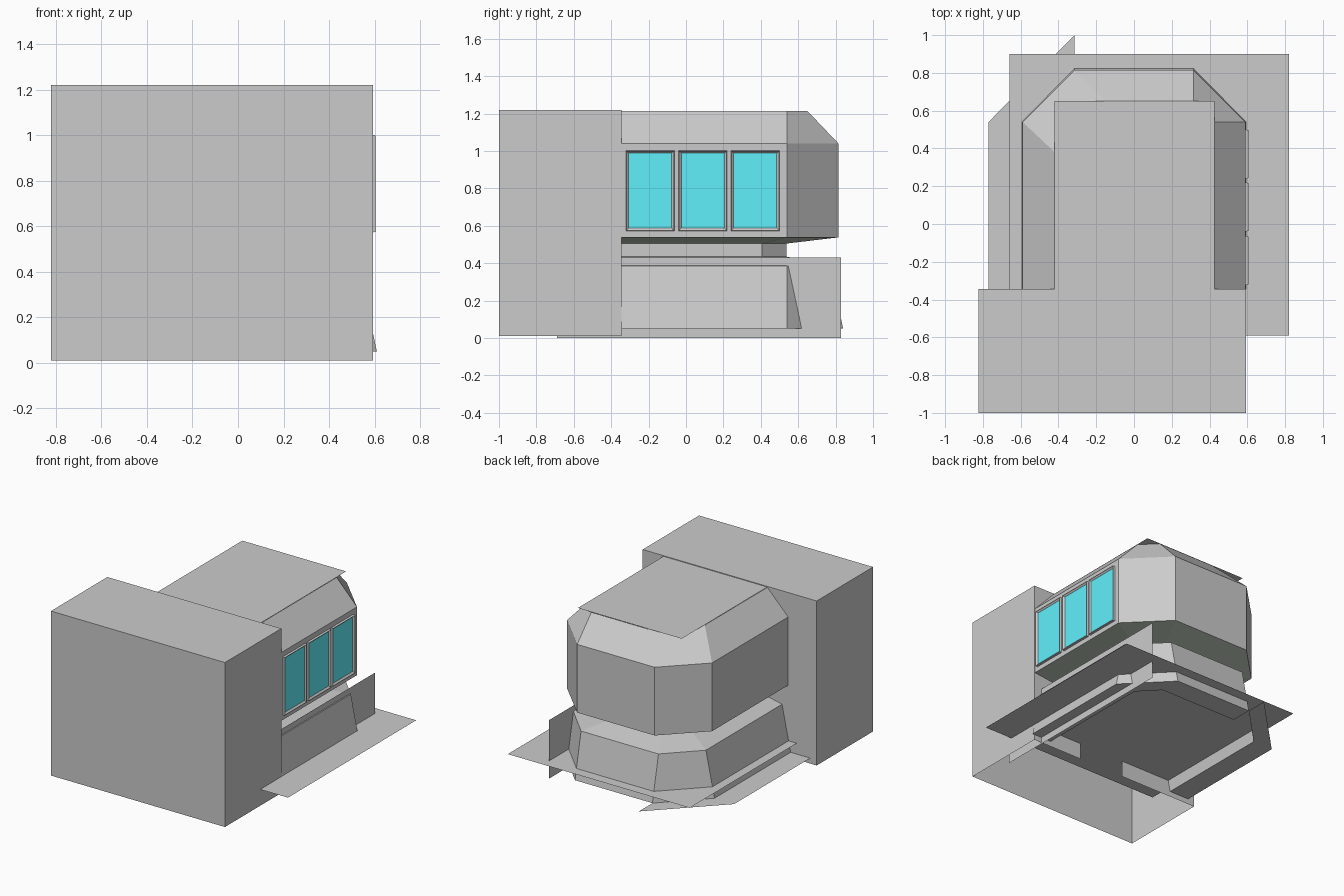
import bpy

if "Cube" in bpy.data.objects:
    bpy.data.objects.remove(bpy.data.objects["Cube"])


def material(name, rgb):
    m = bpy.data.materials.new(name)
    m.diffuse_color = (*rgb, 1)
    m.use_nodes = True
    m.node_tree.nodes["Principled BSDF"].inputs["Base Color"].default_value = m.diffuse_color
    return m


def add_mesh(name, verts, faces, mat=None):
    me = bpy.data.meshes.new(name)
    me.from_pydata(verts, [], faces)
    me.update()
    ob = bpy.data.objects.new(name, me)
    bpy.context.collection.objects.link(ob)
    if mat:
        me.materials.append(mat)
    return ob


def sheet(name, outline, z):
    return add_mesh(name, [(x, y, z) for x, y in outline], [range(len(outline))])


def bay(side, back, cx=0.315, cy=0.54):
    """Half-octagon outline, running from the right wall round to the left."""
    return [(side, Y0), (side, cy), (cx, back), (-cx, back), (-side, cy), (-side, Y0)]


def loft(name, lower, z0, upper, z1, mat=None):
    n = len(lower)
    verts = [(x, y, z0) for x, y in lower] + [(x, y, z1) for x, y in upper]
    return add_mesh(name, verts, [(i, i + 1, n + i + 1, n + i) for i in range(n - 1)], mat)


Y0 = -0.345
glass = material("glass", (0.12, 0.87, 0.96))
under = material("dark_green", (0.58, 0.65, 0.56))

# Front block: open below, doorway through its back wall
x0, x1, y0, y1, z0, z1 = -0.822, 0.594, -1.0, Y0, 0.01, 1.22
d, dz = 0.185, 0.9
corners = [(x, y, z) for z in (z0, z1) for x, y in ((x0, y0), (x1, y0), (x1, y1), (x0, y1))]
door = [(d, y1, z0), (d, y1, dz), (-d, y1, dz), (-d, y1, z0)]
add_mesh("front_block", corners + door,
         [(0, 1, 5, 4), (1, 2, 6, 5), (3, 0, 4, 7), (4, 5, 6, 7),
          (2, 8, 9, 10, 11, 3, 7, 6)])

# Walls of the bay: skirt, ledge, neck, underside, upper wall
skirt_low, skirt_top = bay(0.61, 0.84), bay(0.54, 0.77)
neck = bay(0.315, 0.537, 0.185, 0.407)
upper = bay(0.59, 0.815)
loft("skirt", skirt_low, 0.05, skirt_top, 0.385)
loft("ledge", skirt_top, 0.385, neck, 0.435)
loft("neck", neck, 0.435, neck, 0.505)
loft("underside", neck, 0.505, upper, 0.538, under)
loft("upper_wall", upper, 0.538, upper, 1.04)

# Sloped roof edge, with the left corner shifted diagonally inwards
roof = [(0.425, Y0), (0.425, 0.54), (0.315, 0.65), (-0.15, 0.65), (-0.42, 0.38), (-0.42, Y0)]
loft("roof_slope", upper, 1.04, roof, 1.213)
sheet("roof_panel", [(-0.42, Y0), (0.425, Y0), (0.425, 0.65), (-0.42, 0.65)], 1.215)

# Bottom rim: inward on the right and back, outward on the left
sheet("rim_right", [(0.61, Y0), (0.61, 0.54), (0.45, 0.54), (0.45, Y0)], 0.05)
sheet("rim_right_corner", [(0.61, 0.54), (0.315, 0.84), (0.315, 0.68), (0.45, 0.54)], 0.05)
sheet("rim_back", [(0.315, 0.84), (-0.315, 0.84), (-0.315, 0.68), (0.315, 0.68)], 0.05)
sheet("rim_left_corner", [(-0.315, 0.84), (-0.61, 0.54), (-0.77, 0.54), (-0.315, 1.0)], 0.05)
sheet("rim_left", [(-0.61, 0.54), (-0.61, Y0), (-0.77, Y0), (-0.77, 0.54)], 0.05)

# Floor plate and upright side panel
sheet("floor_plate", [(-0.66, -0.59), (0.82, -0.59), (0.82, 0.9), (-0.66, 0.9)], 0.13)
add_mesh("side_panel", [(0.533, -0.69, 0), (0.533, 0.83, 0), (0.533, 0.83, 0.43),
                        (0.533, -0.69, 0.43)], [(0, 1, 2, 3)])


# Windows on the right wall
def rect(x, ya, yb, za, zb):
    return [(x, ya, za), (x, yb, za), (x, yb, zb), (x, ya, zb)]


for k, yc in enumerate((-0.192, 0.09, 0.37)):
    a, b = yc - 0.13, yc + 0.13
    rings = (rect(0.59, a, b, 0.572, 1.002) + rect(0.605, a + 0.003, b - 0.003, 0.575, 0.999)
             + rect(0.594, a + 0.015, b - 0.015, 0.588, 0.988))
    add_mesh(f"window_frame_{k}", rings,
             [(r + i, r + (i + 1) % 4, r + 4 + (i + 1) % 4, r + 4 + i)
              for r in (0, 4) for i in range(4)])
    add_mesh(f"window_glass_{k}", rings[8:], [(0, 1, 2, 3)], glass)
